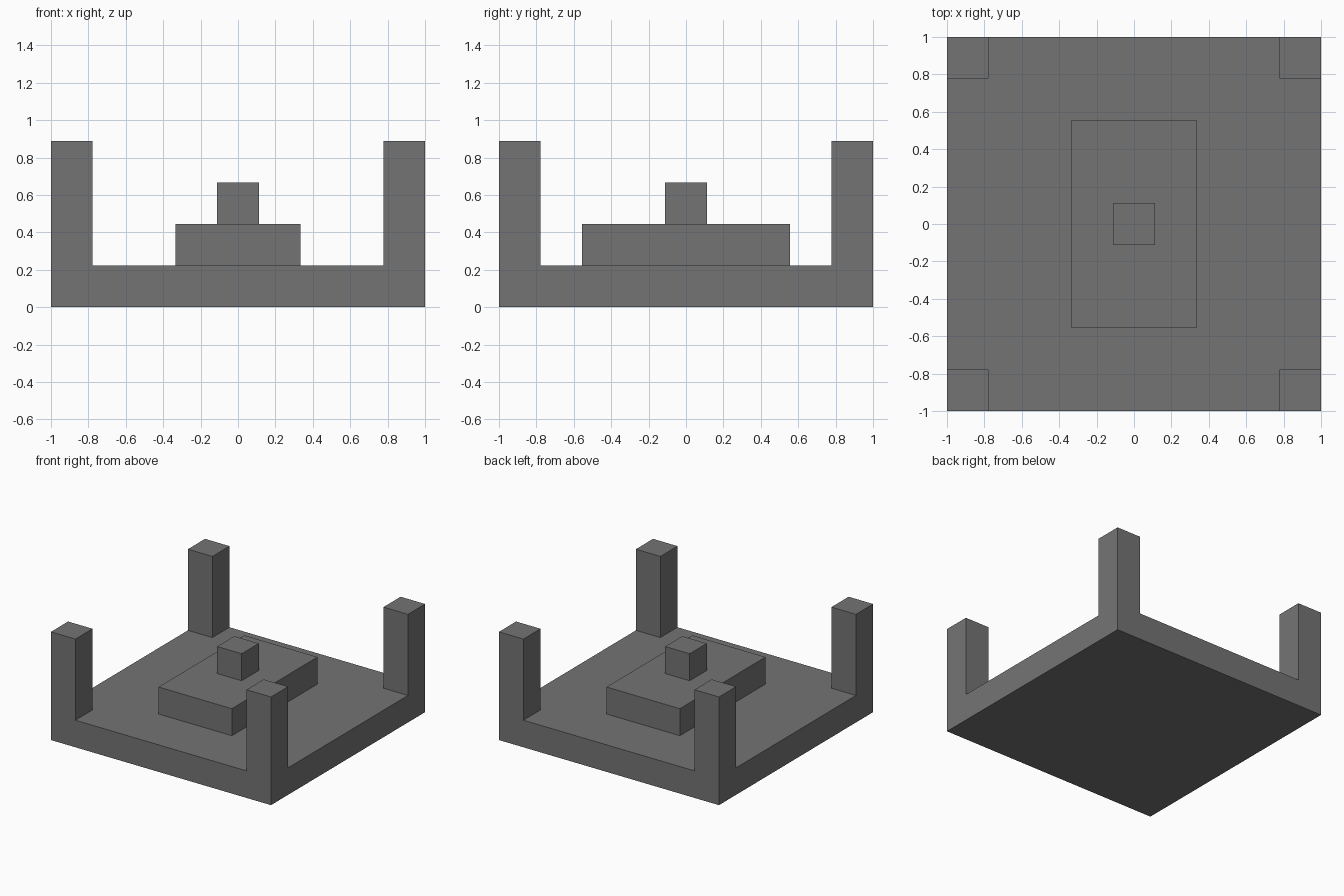
import bpy
import bmesh
from mathutils import Matrix, Vector

if "Cube" in bpy.data.objects:
    bpy.data.objects.remove(bpy.data.objects["Cube"], do_unlink=True)

U = 2 / 9  # one module: the model is nine modules wide

stone = bpy.data.materials.new("dark grey stone")
stone.use_nodes = True
grey = (0.175, 0.175, 0.175, 1)
stone.diffuse_color = grey
stone.node_tree.nodes["Principled BSDF"].inputs["Base Color"].default_value = grey


def block(width, depth, height, bottom):
    """Box mesh centred on the z axis, sized in modules."""
    bm = bmesh.new()
    size = Matrix.Diagonal((width * U, depth * U, height * U, 1))
    lift = Matrix.Translation((0, 0, (bottom + height / 2) * U))
    bmesh.ops.create_cube(bm, size=1, matrix=lift @ size)
    return bm


def finish(bm, name):
    bmesh.ops.recalc_face_normals(bm, faces=bm.faces)
    mesh = bpy.data.meshes.new(name)
    bm.to_mesh(mesh)
    bm.free()
    mesh.materials.append(stone)
    obj = bpy.data.objects.new(name, mesh)
    bpy.context.collection.objects.link(obj)


# Square base with a post raised from each corner
base = block(9, 9, 1, 0)
inner = 3.5 * U
for axis in (Vector((1, 0, 0)), Vector((0, 1, 0))):
    for side in (-1, 1):
        geom = base.verts[:] + base.edges[:] + base.faces[:]
        bmesh.ops.bisect_plane(base, geom=geom, plane_co=axis * side * inner, plane_no=axis)
base.normal_update()
corners = []
for face in base.faces:
    c = face.calc_center_median()
    if face.normal.z > 0.9 and min(abs(c.x), abs(c.y)) > inner:
        corners.append(face)
raised = bmesh.ops.extrude_face_region(base, geom=corners)["geom"]
tops = [v for v in raised if isinstance(v, bmesh.types.BMVert)]
bmesh.ops.translate(base, verts=tops, vec=(0, 0, 3 * U))
finish(base, "base_with_corner_posts")

# Stepped centre
finish(block(3, 5, 1, 1), "centre_slab")
finish(block(1, 1, 1, 2), "centre_cube")
